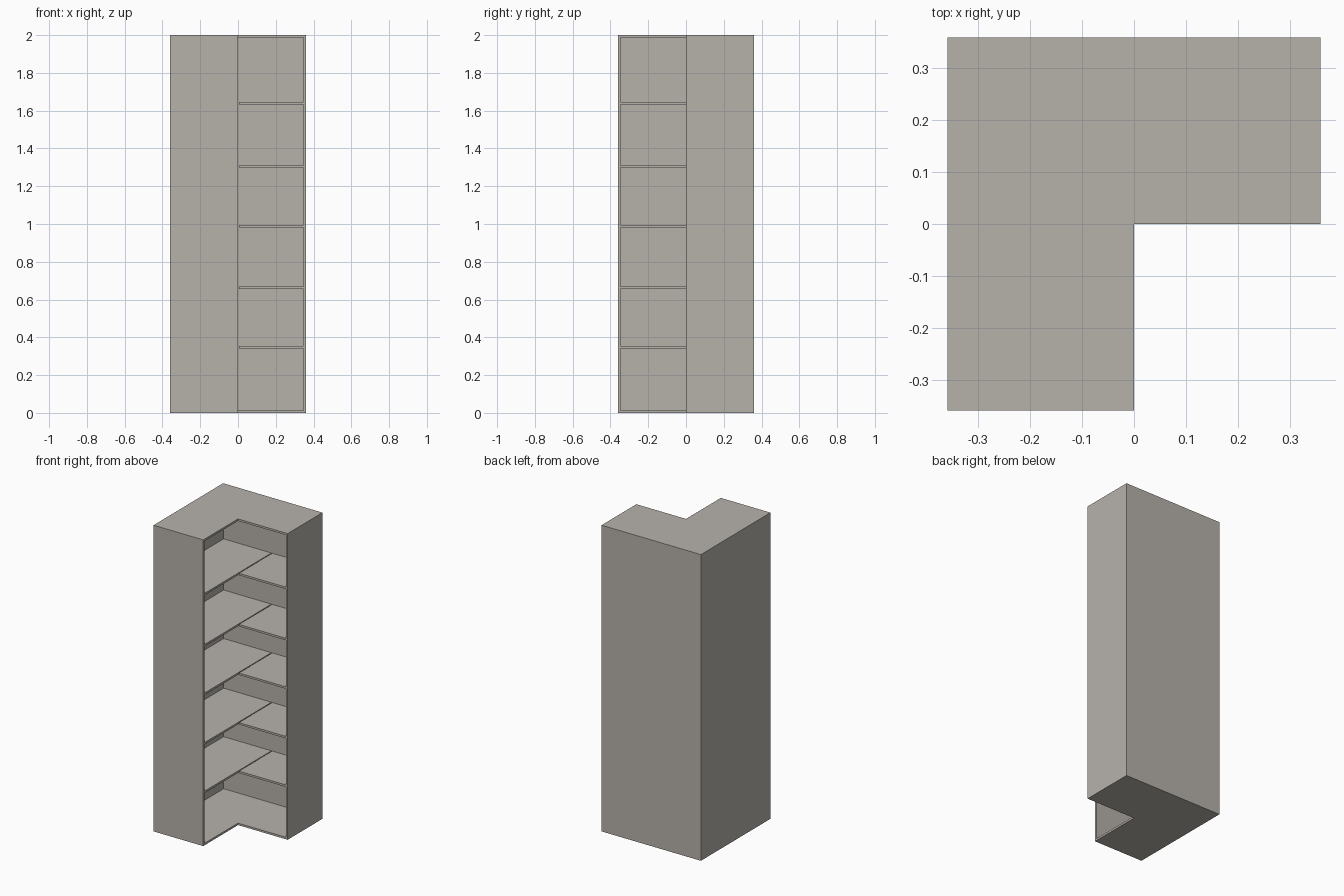
import bpy, bmesh

if "Cube" in bpy.data.objects:
    bpy.data.objects.remove(bpy.data.objects["Cube"])

H = 2.0      # cabinet height
R = 0.359    # half footprint
T = 0.013    # board thickness

mat = bpy.data.materials.new("warm grey board")
mat.diffuse_color = (0.47, 0.445, 0.41, 1)
mat.use_nodes = True
mat.node_tree.nodes["Principled BSDF"].inputs["Base Color"].default_value = mat.diffuse_color


def prism(name, outline, z0, z1):
    """Extrude a flat outline from z0 up to z1."""
    bm = bmesh.new()
    face = bm.faces.new([bm.verts.new((x, y, z0)) for x, y in outline])
    ext = bmesh.ops.extrude_face_region(bm, geom=[face])
    top = [v for v in ext["geom"] if isinstance(v, bmesh.types.BMVert)]
    bmesh.ops.translate(bm, verts=top, vec=(0, 0, z1 - z0))
    bmesh.ops.recalc_face_normals(bm, faces=bm.faces)
    mesh = bpy.data.meshes.new(name)
    bm.to_mesh(mesh)
    bm.free()
    mesh.materials.append(mat)
    obj = bpy.data.objects.new(name, mesh)
    bpy.context.collection.objects.link(obj)
    return obj


def board(name, x0, x1, y0, y1, z0, z1):
    return prism(name, [(x0, y0), (x1, y0), (x1, y1), (x0, y1)], z0, z1)


# L-shaped bottom and top boards
ell = [(-R, -R), (0, -R), (0, 0), (R, 0), (R, R), (-R, R)]
prism("bottom_board", ell, 0, T)
prism("top_board", ell, H - T, H)

# Upright panels: two backs against the walls, two wing ends
board("back_panel", -R, R, R - T, R, T, H - T)
board("left_panel", -R, -R + T, -R, R - T, T, H - T)
board("front_end_panel", -R + T, 0, -R, -R + T, T, H - T)
board("right_end_panel", R - T, R, 0, R - T, T, H - T)

# Shelves: a long one in the left wing, a short one in the right wing
for i, top in enumerate((0.353, 0.670, 0.994, 1.311, 1.645)):
    board(f"long_shelf_{i}", -R + T, -0.001, -R + T, R - T, top - T, top)
    board(f"short_shelf_{i}", 0.005, R - T, 0.003, R - T, top - T, top)
